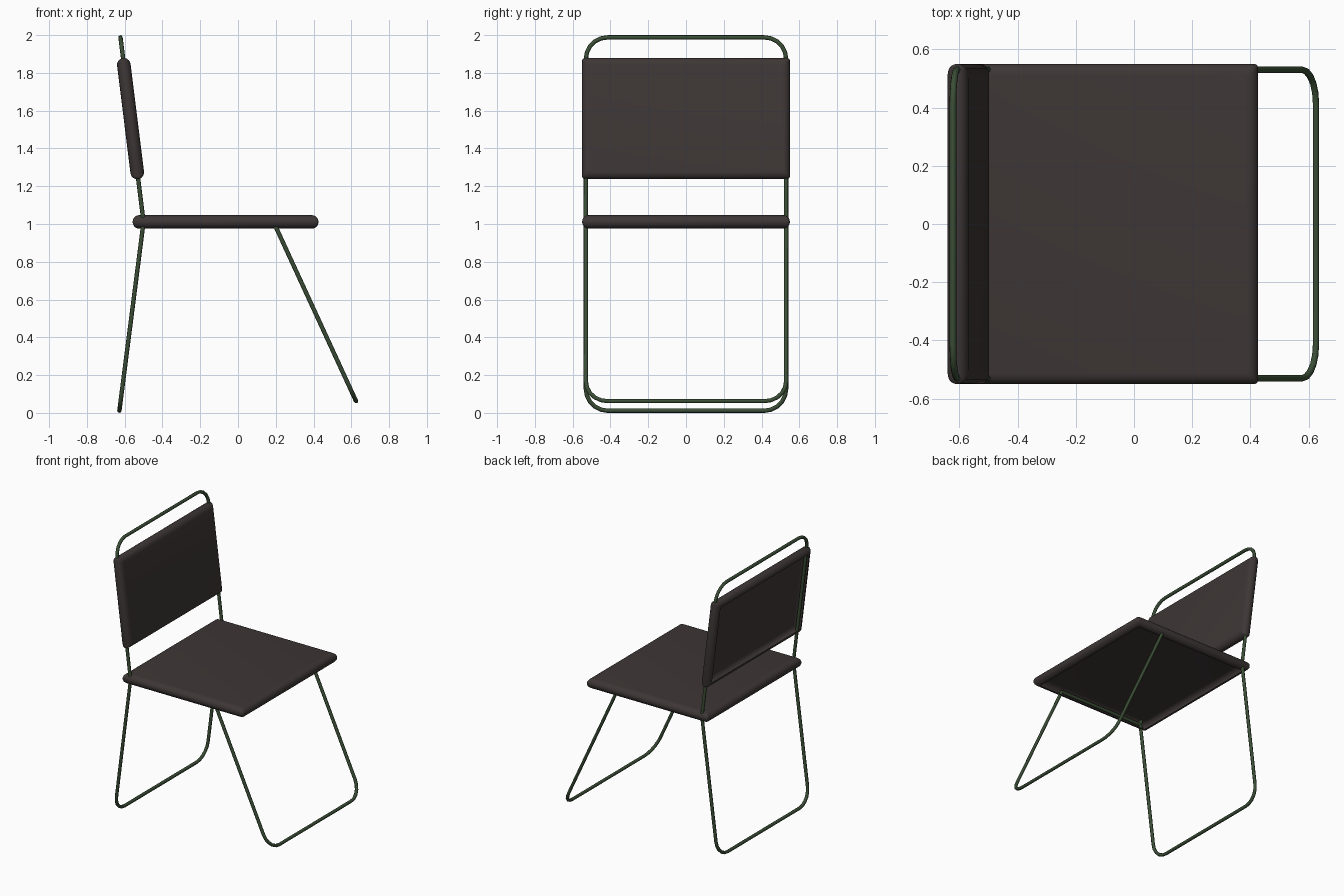
import bpy, bmesh
from math import sin, cos, pi, atan2, radians
from mathutils import Vector

cube = bpy.data.objects.get("Cube")
if cube:
    bpy.data.objects.remove(cube, do_unlink=True)


def make_material(name, rgb):
    mat = bpy.data.materials.new(name)
    mat.use_nodes = True
    color = (*rgb, 1.0)
    mat.diffuse_color = color
    mat.node_tree.nodes["Principled BSDF"].inputs["Base Color"].default_value = color
    return mat


PAD_MAT = make_material("dark brown shell", (0.047, 0.037, 0.036))
TUBE_MAT = make_material("dark green tube", (0.042, 0.075, 0.036))

HALF_WIDTH = 0.55     # shells, along y
TUBE_Y = 0.53         # tube centre line
TUBE_R = 0.0115
ROLL_R = 0.036        # rolled edge of the shells
SEAT_Z = 1.011
REAR_X = -0.5         # where the back tubes meet the seat


def activate(obj):
    bpy.ops.object.select_all(action='DESELECT')
    obj.select_set(True)
    bpy.context.view_layer.objects.active = obj


def rounded_rect(hx, hy, r, steps=3):
    """Counter-clockwise outline with slightly rounded corners."""
    pts = []
    for quarter, (sx, sy) in enumerate([(1, 1), (-1, 1), (-1, -1), (1, -1)]):
        for k in range(steps + 1):
            a = (quarter + k / steps) * pi / 2
            pts.append((sx * (hx - r) + r * cos(a), sy * (hy - r) + r * sin(a)))
    return pts


def rolled_shell(name, half_length, location, tilt):
    """Flat sheet whose edges roll over in a half circle, open underneath."""
    bm = bmesh.new()
    rings = []
    steps = 10
    for k in range(steps + 1):
        a = pi / 2 - pi * k / steps
        grow = ROLL_R * (cos(a) - 1)
        outline = rounded_rect(half_length + grow, HALF_WIDTH + grow, 0.014)
        rings.append([bm.verts.new((x, y, ROLL_R * sin(a))) for x, y in outline])
    bm.faces.new(rings[0])
    count = len(rings[0])
    for upper, lower in zip(rings, rings[1:]):
        for i in range(count):
            j = (i + 1) % count
            bm.faces.new((upper[i], lower[i], lower[j], upper[j]))
    mesh = bpy.data.meshes.new(name)
    bm.to_mesh(mesh)
    bm.free()
    mesh.materials.append(PAD_MAT)
    obj = bpy.data.objects.new(name, mesh)
    bpy.context.collection.objects.link(obj)
    obj.location = location
    obj.rotation_euler = (0, tilt, 0)
    solid = obj.modifiers.new("sheet thickness", 'SOLIDIFY')
    solid.thickness = 0.003
    solid.offset = -1
    activate(obj)
    bpy.ops.object.shade_smooth_by_angle(angle=radians(40))
    return obj


def tube(name, points):
    """Round tube along a path, turned into a mesh."""
    curve = bpy.data.curves.new(name, 'CURVE')
    curve.dimensions = '3D'
    curve.bevel_depth = TUBE_R
    curve.bevel_resolution = 2
    curve.use_fill_caps = True
    spline = curve.splines.new('POLY')
    spline.points.add(len(points) - 1)
    for point, co in zip(spline.points, points):
        point.co = (*co, 1)
    curve.materials.append(TUBE_MAT)
    obj = bpy.data.objects.new(name, curve)
    bpy.context.collection.objects.link(obj)
    activate(obj)
    bpy.ops.object.convert(target='MESH')
    bpy.ops.object.shade_smooth_by_angle(angle=radians(50))
    return obj


def hoop(name, root, end, radius=0.115, steps=5):
    """U-shaped tube: from the seat to the end bar and back on the other side."""
    root, end = Vector((root[0], 0, root[1])), Vector((end[0], 0, end[1]))
    along = (root - end).normalized()
    side = Vector((0, TUBE_Y, 0))
    inward = Vector((0, -1, 0))
    half = [root + side]
    for k in range(steps + 1):
        a = pi / 2 * k / steps
        half.append(end + side + radius * (along * (1 - sin(a)) + inward * (1 - cos(a))))
    mirrored = [Vector((p.x, -p.y, p.z)) for p in reversed(half)]
    return tube(name, half + mirrored)


# Tube frame
back_top = (-0.622, 1.988)
front_root_x = 0.188
hoop("back_hoop", (REAR_X, SEAT_Z), back_top)
hoop("rear_leg_hoop", (REAR_X, SEAT_Z), (-0.628, 0.0115))
hoop("front_leg_hoop", (front_root_x, SEAT_Z), (0.625, 0.062))
for name, y in (("left_seat_rail", TUBE_Y), ("right_seat_rail", -TUBE_Y)):
    tube(name, [Vector((REAR_X, y, SEAT_Z)), Vector((front_root_x, y, SEAT_Z))])

# Seat, and backrest centred on the leaning back hoop
lean = atan2(REAR_X - back_top[0], back_top[1] - SEAT_Z)
rolled_shell("seat", 0.492, (-0.066, 0, SEAT_Z), 0)
rolled_shell("backrest", 0.323, (-0.569, 0, 1.558), pi / 2 - lean)
